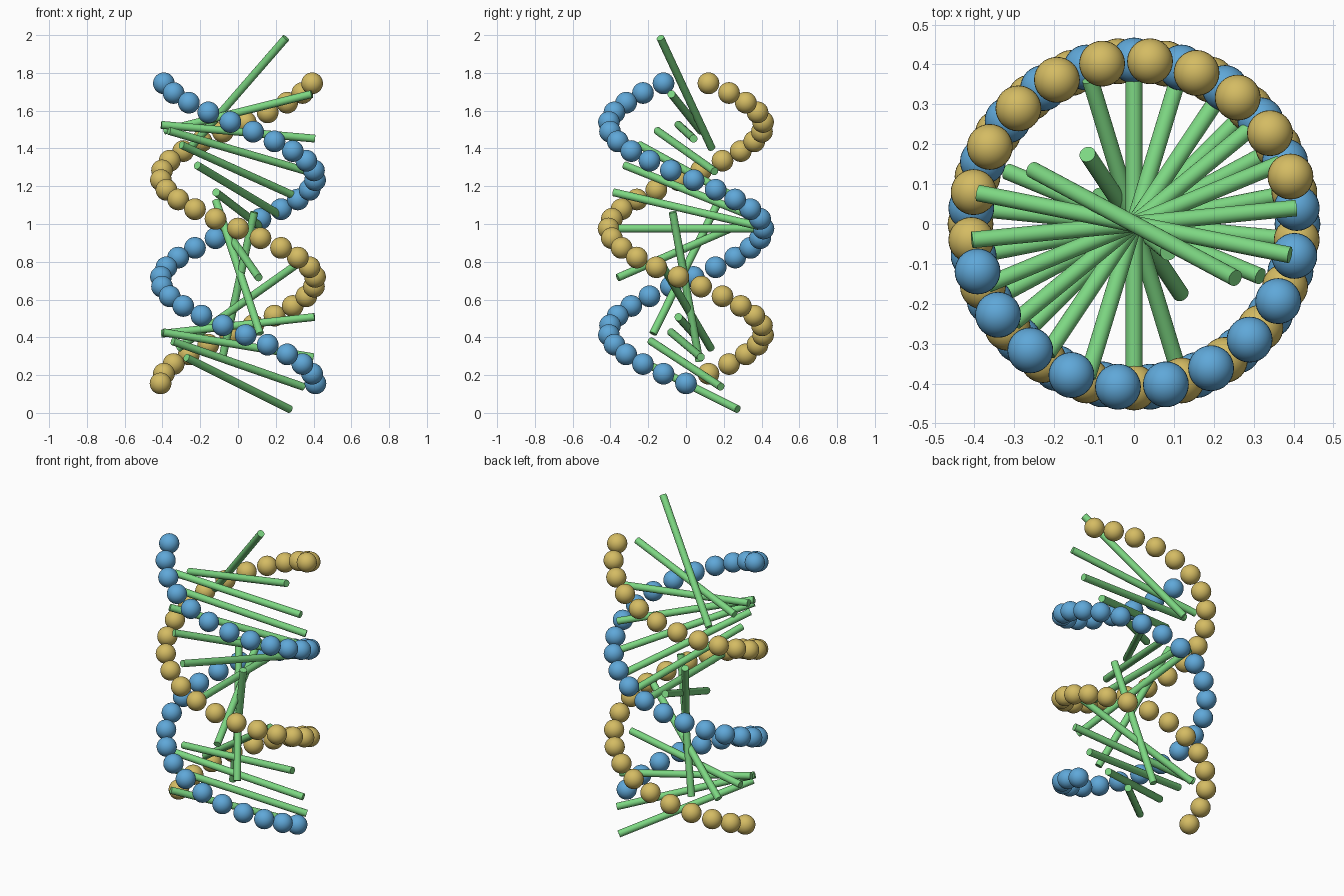
import bpy, math
from mathutils import Quaternion

cube = bpy.data.objects.get("Cube")
if cube:
    bpy.data.objects.remove(cube, do_unlink=True)

COUNT, TURNS = 32, 1.5
HEIGHT = 1.64
RADIUS = HEIGHT / 4
BASE_Z = 0.156


def material(name, rgb):
    mat = bpy.data.materials.new(name)
    mat.use_nodes = True
    mat.diffuse_color = (*rgb, 1)
    bsdf = next(n for n in mat.node_tree.nodes if n.type == 'BSDF_PRINCIPLED')
    bsdf.inputs["Base Color"].default_value = (*rgb, 1)
    return mat


def finish(name, mat):
    obj = bpy.context.object
    obj.name = name
    obj.data.materials.append(mat)
    bpy.ops.object.shade_smooth_by_angle()
    return obj


def copy_of(obj, location):
    dup = obj.copy()  # shares the mesh
    bpy.context.collection.objects.link(dup)
    dup.location = location
    return dup


def angle(i):
    return 2 * math.pi * TURNS * i / COUNT


def level(i):
    return BASE_Z + HEIGHT * i / COUNT


# Two strands of beads, half a turn apart
strands = (("blue_bead", material("blue", (0.115, 0.39, 0.69)), 1),
           ("gold_bead", material("gold", (0.66, 0.50, 0.125)), -1))
for name, mat, side in strands:
    bpy.ops.mesh.primitive_uv_sphere_add(segments=32, ring_count=16, radius=0.0574,
                                         location=(side * RADIUS, 0, BASE_Z))
    bead = finish(name, mat)
    for i in range(1, COUNT):
        a = angle(i)
        copy_of(bead, (side * RADIUS * math.cos(a), -side * RADIUS * math.sin(a), level(i)))

# Tilted rungs on the central axis, one for every second pair of beads
green = material("green", (0.205, 0.68, 0.225))
rung = None
for i in range(0, COUNT, 2):
    if rung is None:
        bpy.ops.mesh.primitive_cylinder_add(vertices=24, radius=0.0208, depth=2 * RADIUS,
                                            location=(0, 0, level(i)))
        rung = part = finish("rung", green)
    else:
        part = copy_of(rung, (0, 0, level(i)))
    half = angle(i) / 2
    c = math.cos(half)
    part.rotation_mode = 'QUATERNION'
    part.rotation_quaternion = Quaternion((math.sin(half), c, c, c)).normalized()
